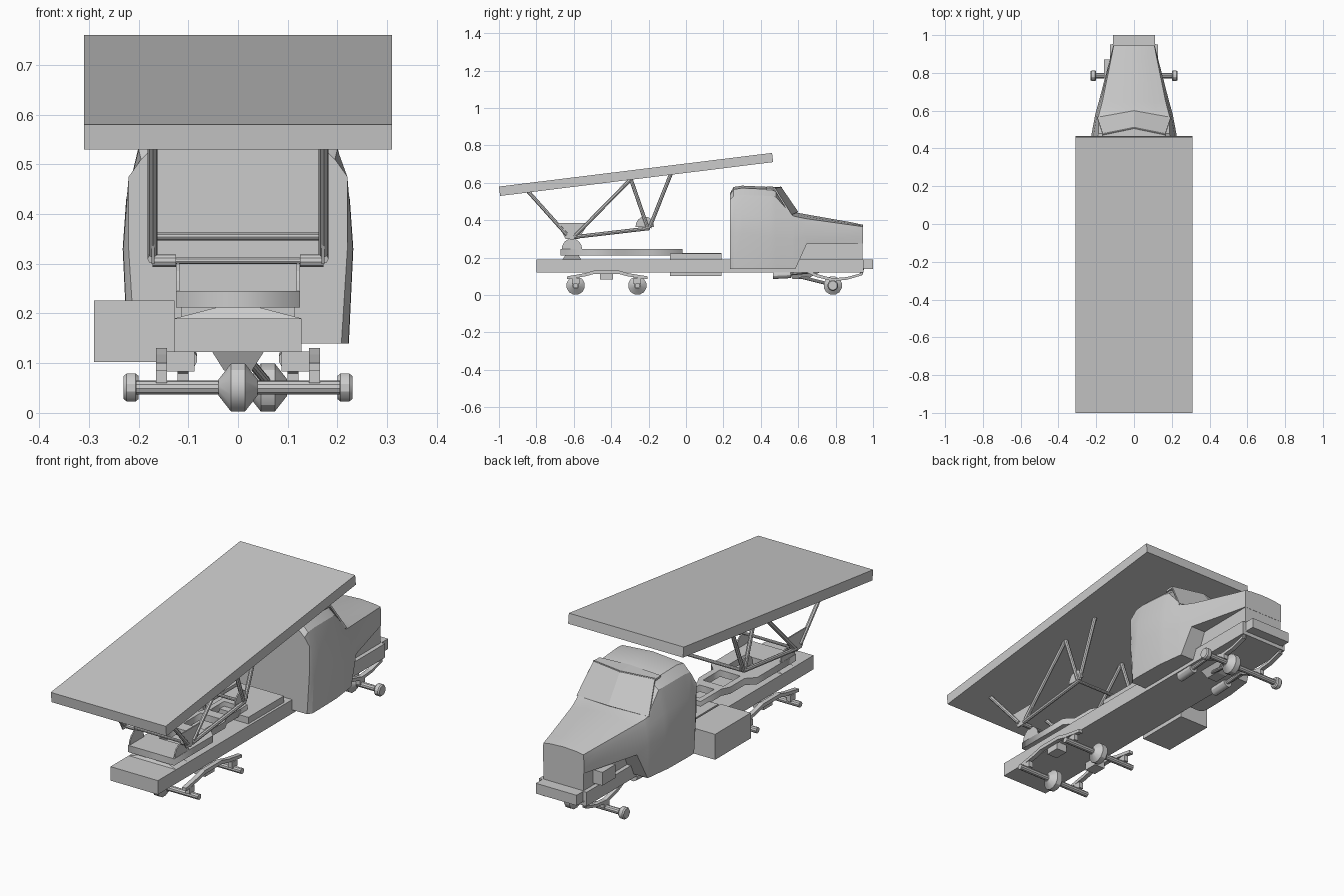
import bpy, bmesh, math
from mathutils import Vector

if "Cube" in bpy.data.objects:
    bpy.data.objects.remove(bpy.data.objects["Cube"])


def build(name, verts, faces, smooth=False):
    me = bpy.data.meshes.new(name)
    me.from_pydata(verts, [], faces)
    bm = bmesh.new()
    bm.from_mesh(me)
    bmesh.ops.recalc_face_normals(bm, faces=bm.faces[:])
    bm.to_mesh(me)
    bm.free()
    ob = bpy.data.objects.new(name, me)
    bpy.context.collection.objects.link(ob)
    if smooth:
        bpy.ops.object.select_all(action='DESELECT')
        bpy.context.view_layer.objects.active = ob
        ob.select_set(True)
        bpy.ops.object.shade_smooth_by_angle(angle=math.radians(30))
    return ob


def loft(name, rings, smooth=False):
    n = len(rings[0])
    verts = [v for r in rings for v in r]
    faces = [list(range(n)), list(range((len(rings) - 1) * n, len(rings) * n))]
    for k in range(len(rings) - 1):
        for i in range(n):
            j = (i + 1) % n
            faces.append([k * n + i, k * n + j, (k + 1) * n + j, (k + 1) * n + i])
    return build(name, verts, faces, smooth)


def prism(name, yz, x0, x1):
    return loft(name, [[(x, y, z) for y, z in yz] for x in (x0, x1)])


def box(name, x0, x1, y0, y1, z0, z1):
    return prism(name, [(y0, z0), (y1, z0), (y1, z1), (y0, z1)], x0, x1)


def turned(name, p, q, profile, n=10):
    # profile holds (fraction along p-q, radius) pairs
    p, q = Vector(p), Vector(q)
    d = (q - p).normalized()
    u = d.orthogonal().normalized()
    w = d.cross(u)
    rings = [[p.lerp(q, t) + r * (math.cos(2 * math.pi * i / n) * u + math.sin(2 * math.pi * i / n) * w)
              for i in range(n)] for t, r in profile]
    return loft(name, rings, True)


def rod(name, p, q, r, n=10):
    return turned(name, p, q, [(0, r), (1, r)], n)


# Tilted platform
prism("platform", [(-1, .58), (-.994, .53), (.466, .711), (.46, .76)], -.31, .31)

# Chassis, bumper and side tank
box("chassis", -.128, .128, -.8, .95, .122, .19)
box("bumper", -.11, .11, .945, 1.0, .14, .19)
box("side_tank", -.29, -.128, -.085, .19, .102, .226)

# Cab and hood: half sections from the bottom edge to the roof edge, then crown height
stations = [
    (.235, [(.208, .14), (.22, .33), (.22, .475), (.195, .51), (.168, .535)], .545),
    (.255, [(.222, .14), (.231, .33), (.224, .43), (.200, .53), (.165, .565)], .578),
    (.30, [(.223, .14), (.232, .33), (.225, .43), (.200, .535), (.160, .572)], .585),
    (.45, [(.220, .14), (.229, .31), (.220, .42), (.193, .53), (.155, .565)], .578),
    (.48, [(.216, .14), (.224, .31), (.213, .415), (.188, .525), (.150, .555)], .565),
    (.57, [(.205, .14), (.207, .30), (.198, .39), (.188, .425), (.120, .435)], .445),
    (.585, [(.202, .14), (.204, .30), (.194, .385), (.184, .420), (.118, .43)], .442),
    (.645, [(.187, .272), (.187, .31), (.178, .38), (.168, .408), (.110, .420)], .431),
    (.88, [(.126, .274), (.126, .31), (.125, .35), (.120, .375), (.080, .382)], .390),
    (.945, [(.110, .275), (.110, .30), (.110, .34), (.108, .366), (.070, .372)], .376),
]
rings = []
for y, half, crown in stations:
    ring = [(x, y, z) for x, z in half] + [(0, y, crown)]
    rings.append(ring + [(-x, y, z) for x, z in reversed(half)])
loft("cab_body", rings, True)
box("engine_bay", -.108, .108, .56, .944, .17, .30)
box("engine_side_box", -.158, -.10, .77, .87, .20, .265)

# Bent windshield standing slightly proud of the cab
build("windshield",
      [(-.195, .565, .43), (0, .60, .445), (.195, .565, .43),
       (-.165, .475, .575), (0, .508, .58), (.165, .475, .575)],
      [(0, 1, 4, 3), (1, 2, 5, 4)]).modifiers.new("thickness", 'SOLIDIFY').thickness = .008
build("sun_visor",
      [(-.165, .43, .572), (0, .43, .58), (.165, .43, .572),
       (-.168, .478, .572), (0, .512, .578), (.168, .478, .572)],
      [(0, 1, 4, 3), (1, 2, 5, 4)]).modifiers.new("thickness", 'SOLIDIFY').thickness = .01

# Subframe plate with waist and openings
cu = bpy.data.curves.new("subframe", 'CURVE')
cu.dimensions = '2D'
cu.fill_mode = 'BOTH'
cu.extrude = .0165
right = [(.125, -.67), (.125, -.37), (.085, -.33), (.085, -.22), (.065, -.18), (.065, -.02)]
outline = right + [(-x, y) for x, y in reversed(right)]


def hole(w, y0, y1):
    return [(-w, y0), (-w, y1), (w, y1), (w, y0)]


for pts in (outline, hole(.055, -.53, -.40), hole(.055, -.34, -.21), hole(.04, -.16, -.05)):
    sp = cu.splines.new('POLY')
    sp.points.add(len(pts) - 1)
    for p, (x, y) in zip(sp.points, pts):
        p.co = (x, y, 0, 1)
    sp.use_cyclic_u = True
sub = bpy.data.objects.new("subframe", cu)
sub.location.z = .229
bpy.context.collection.objects.link(sub)
bpy.ops.object.select_all(action='DESELECT')
bpy.context.view_layer.objects.active = sub
sub.select_set(True)
bpy.ops.object.convert(target='MESH')
loft("subframe_pedestal", [[(-a, -.61 - b, z), (a, -.61 - b, z), (a, -.61 + b, z), (-a, -.61 + b, z)]
                           for a, b, z in ((.128, .05, .19), (.04, .035, .213))])
box("front_mount", -.115, .115, -.085, .19, .19, .222)

# Lift linkage
rod("pivot_shaft", (-.17, -.61, .306), (.17, -.61, .306), .007)
rod("link_cross_shaft", (-.17, -.2, .355), (.17, -.2, .355), .008)
half_disc = [(math.cos(a * math.pi / 8), math.sin(a * math.pi / 8)) for a in range(9)]
for side, s in (("left", -1), ("right", 1)):
    x = s * .172
    rod(side + "_pivot_sleeve", (s * .125, -.61, .306), (x, -.61, .306), .013)
    prism(side + "_pivot_lug", [(-.61 + .055 * c, .243 + .06 * d) for c, d in half_disc], s * .118, s * .124)
    prism(side + "_rear_gusset", [(-.685, .385), (-.52, .385), (-.575, .30), (-.645, .30)],
          s * .168, s * .174)
    prism(side + "_front_gusset", [(-.22 + .05 * c, .365 + .055 * d) for c, d in half_disc],
          s * .168, s * .174)
    struts = [((-.845, .555), (-.635, .32)), ((-.59, .32), (-.295, .62)), ((-.60, .31), (-.195, .357)),
              ((-.295, .62), (-.205, .36)), ((-.195, .36), (-.08, .65))]
    for i, (a, b) in enumerate(struts):
        rod(f"{side}_strut_{i + 1}", (x, *a), (x, *b), .010, 8)

# Axles with differentials and hubs
for name, y, cx, w in (("rear_axle", -.59, 0, .205), ("middle_axle", -.26, 0, .205), ("front_axle", .785, .06, .21)):
    rod(name, (-w, y, .051), (w, y, .051), .014)
    turned(name + "_differential", (cx - .039, y, .051), (cx + .039, y, .051),
           [(0, .017), (.32, .05), (.68, .05), (1, .017)], 12)
    for s in (-1, 1):
        if name == "front_axle":
            turned("front_hub", (s * .2, y, .051), (s * .23, y, .051),
                   [(0, .024), (.2, .029), (.8, .029), (1, .024)], 12)

# Springs, hangers and exhaust
for side, s in (("left", -1), ("right", 1)):
    a, b = s * .143, s * .165
    prism(side + "_rear_spring",
          [(-.635, .085), (-.54, .10), (-.49, .113), (-.36, .113), (-.31, .10), (-.205, .085),
           (-.205, .10), (-.31, .117), (-.36, .131), (-.49, .131), (-.54, .117), (-.635, .10)], a, b)
    box(side + "_spring_hanger", s * .088, s * .145, -.46, -.39, .083, .124)
    for y in (-.59, -.26):
        box(side + "_spring_seat", a, b, y - .02, y + .02, .06, .09)
    prism(side + "_front_spring",
          [(.63, .128), (.70, .095), (.785, .075), (.86, .082), (.94, .105),
           (.94, .118), (.86, .096), (.785, .09), (.70, .112), (.63, .142)], s * .10, s * .122)
    rod(side + "_shackle", (s * .111, .935, .108), (s * .111, .945, .145), .008)
    box(side + "_front_spring_seat", s * .10, s * .122, .765, .805, .055, .08)
    rod(side + "_muffler", (s * .105, .465, .108), (s * .105, .56, .113), .023, 12)
    rod(side + "_exhaust_pipe", (s * .105, .55, .115), (s * .105, .68, .128), .011)
loft("oil_pan", [[(-a, y0, z), (a, y0, z), (a, y1, z), (-a, y1, z)]
                 for a, y0, y1, z in ((.052, .55, .72, .123), (.028, .57, .64, .085))])
rod("drive_shaft", (.02, .57, .108), (.06, .76, .06), .009)
